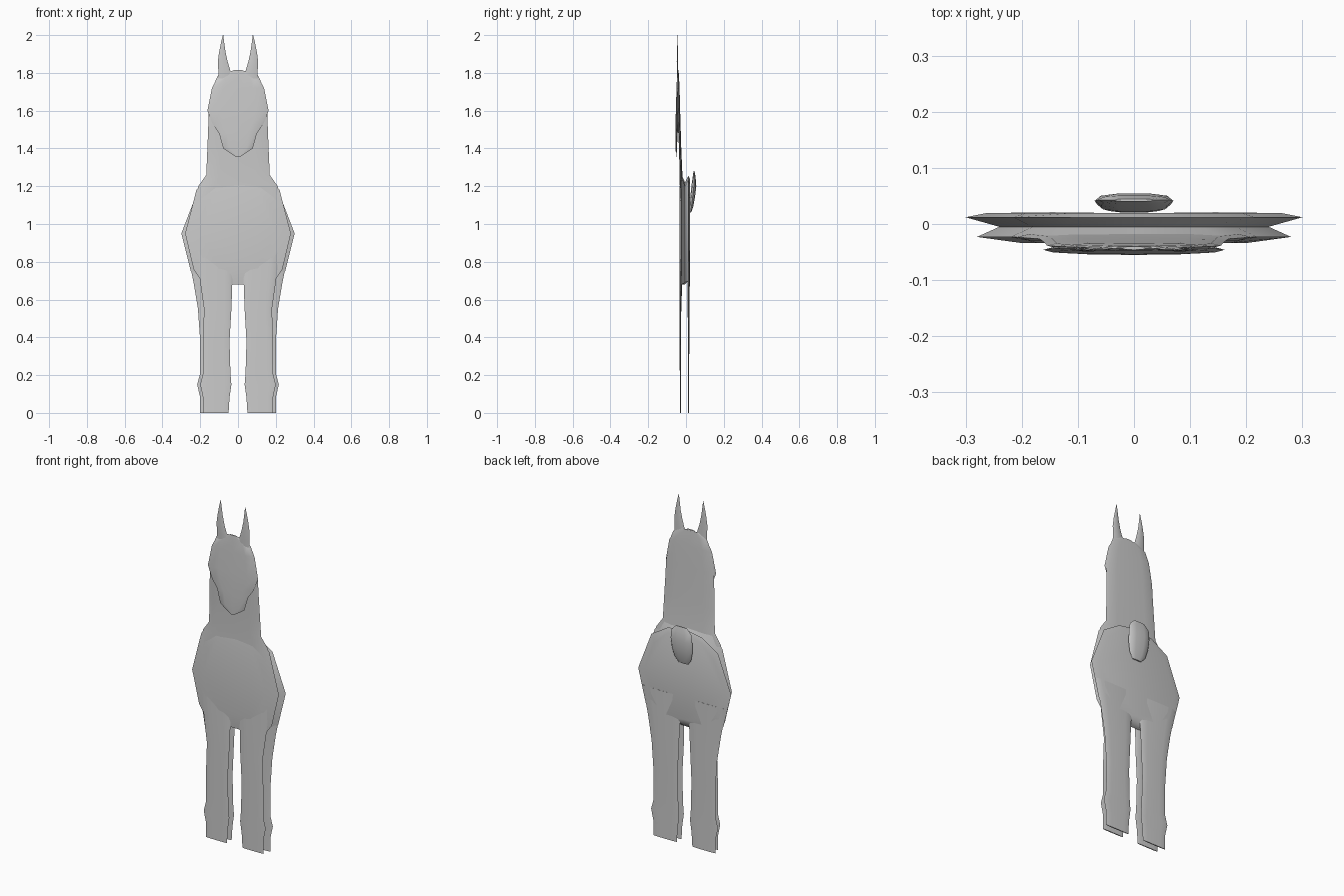
import bpy, bmesh
from math import cos, sin, tau, copysign, radians


def make_object(name, rings, angle=40):
    """Skin a closed shape through rings holding equal point counts."""
    bm = bmesh.new()
    loops = [[bm.verts.new(p) for p in ring] for ring in rings]
    for a, b in zip(loops, loops[1:]):
        n = len(a)
        for i in range(n):
            bm.faces.new((a[i], a[(i + 1) % n], b[(i + 1) % n], b[i]))
    bm.faces.new(loops[0])
    bm.faces.new(loops[-1])
    bmesh.ops.recalc_face_normals(bm, faces=bm.faces)
    mesh = bpy.data.meshes.new(name)
    bm.to_mesh(mesh)
    bm.free()
    ob = bpy.data.objects.new(name, mesh)
    bpy.context.collection.objects.link(ob)
    bpy.context.view_layer.objects.active = ob
    ob.select_set(True)
    bpy.ops.object.shade_smooth_by_angle(angle=radians(angle))
    ob.select_set(False)
    return ob


def upright(name, rows, side=1, n=12, power=0.8):
    """Rows of (z, x min, x max, y front, y back) become rounded sections."""
    rings = []
    for z, x0, x1, y0, y1 in rows:
        ring = []
        for i in range(n):
            c, s = cos(tau * i / n), sin(tau * i / n)
            c, s = (copysign(abs(v) ** power, v) for v in (c, s))
            ring.append((side * ((x0 + x1) / 2 + c * (x1 - x0) / 2),
                         (y0 + y1) / 2 + s * (y1 - y0) / 2, z))
        rings.append(ring)
    return make_object(name, rings)


def outline(y, half):
    """Mirror a top-to-bottom half outline into a full ring at depth y."""
    return [(x, y, z) for x, z in half] + [(-x, y, z) for x, z in half[-2:0:-1]]


# Torso: chest, shoulder, pinched waist, hips, rump
make_object("torso", [
    outline(-0.034, [(0, 1.20), (.11, 1.18), (.17, 1.10), (.20, .95), (.17, .84), (.10, .77), (0, .76)]),
    outline(-0.023, [(0, 1.26), (.16, 1.25), (.22, 1.18), (.28, .95), (.235, .76), (.18, .68), (0, .68)]),
    outline(-0.005, [(0, 1.22), (.12, 1.20), (.18, 1.13), (.24, .95), (.20, .80), (.12, .69), (0, .68)]),
    outline(0.012, [(0, 1.255), (.11, 1.235), (.215, 1.17), (.30, .95), (.25, .75), (.20, .70), (0, .70)]),
    outline(0.020, [(0, 1.24), (.10, 1.21), (.19, 1.13), (.26, .95), (.22, .80), (.13, .73), (0, .73)]),
])

# Legs: thin plates with fetlock bulges
for side, word in ((1, "left"), (-1, "right")):
    upright("front_leg_" + word, [
        (0, .05, .185, -.033, -.027), (.08, .045, .185, -.033, -.027),
        (.15, .035, .20, -.033, -.027), (.21, .04, .185, -.033, -.027),
        (.38, .045, .185, -.034, -.027), (.55, .035, .18, -.034, -.025),
        (.69, .03, .20, -.034, -.020), (.86, .02, .22, -.033, -.016)], side)
    upright("rear_leg_" + word, [
        (0, .05, .20, .010, .016), (.08, .045, .20, .010, .016),
        (.15, .035, .216, .010, .016), (.21, .04, .20, .010, .016),
        (.38, .045, .20, .010, .018), (.55, .037, .212, .009, .019),
        (.69, .03, .235, .007, .020), (.86, .02, .27, .006, .021)], side)

# Neck
upright("neck", [(z, -w, w, y0, y1) for z, w, y0, y1 in (
    (1.08, .23, -.033, -.012), (1.20, .21, -.033, -.014),
    (1.26, .168, -.034, -.019), (1.40, .162, -.037, -.025),
    (1.50, .158, -.042, -.028), (1.60, .155, -.046, -.031),
    (1.72, .135, -.046, -.034), (1.78, .11, -.045, -.037),
    (1.81, .05, -.044, -.039))])

# Head with tapering muzzle
upright("head", [(z, -w, w, y0, y1) for z, w, y0, y1 in (
    (1.355, .01, -.053, -.050), (1.40, .078, -.055, -.048),
    (1.48, .10, -.055, -.044), (1.53, .135, -.055, -.041),
    (1.60, .162, -.054, -.038), (1.72, .138, -.050, -.036),
    (1.78, .105, -.048, -.037), (1.815, .02, -.046, -.040))])

# Ears
for side, word in ((1, "left"), (-1, "right")):
    upright("ear_" + word, [
        (1.77, .035, .105, -.047, -.041), (1.81, .04, .104, -.048, -.041),
        (1.86, .055, .107, -.049, -.042), (1.91, .066, .10, -.048, -.043),
        (1.96, .073, .09, -.048, -.044), (2.0, .078, .080, -.047, -.046)], side, n=8)

# Tail
upright("tail", [(z, -w, w, y0, y1) for z, w, y0, y1 in (
    (1.06, .03, .020, .027), (1.09, .053, .020, .038),
    (1.14, .066, .022, .048), (1.20, .070, .028, .055),
    (1.25, .064, .035, .051), (1.28, .035, .040, .045))], n=10)
